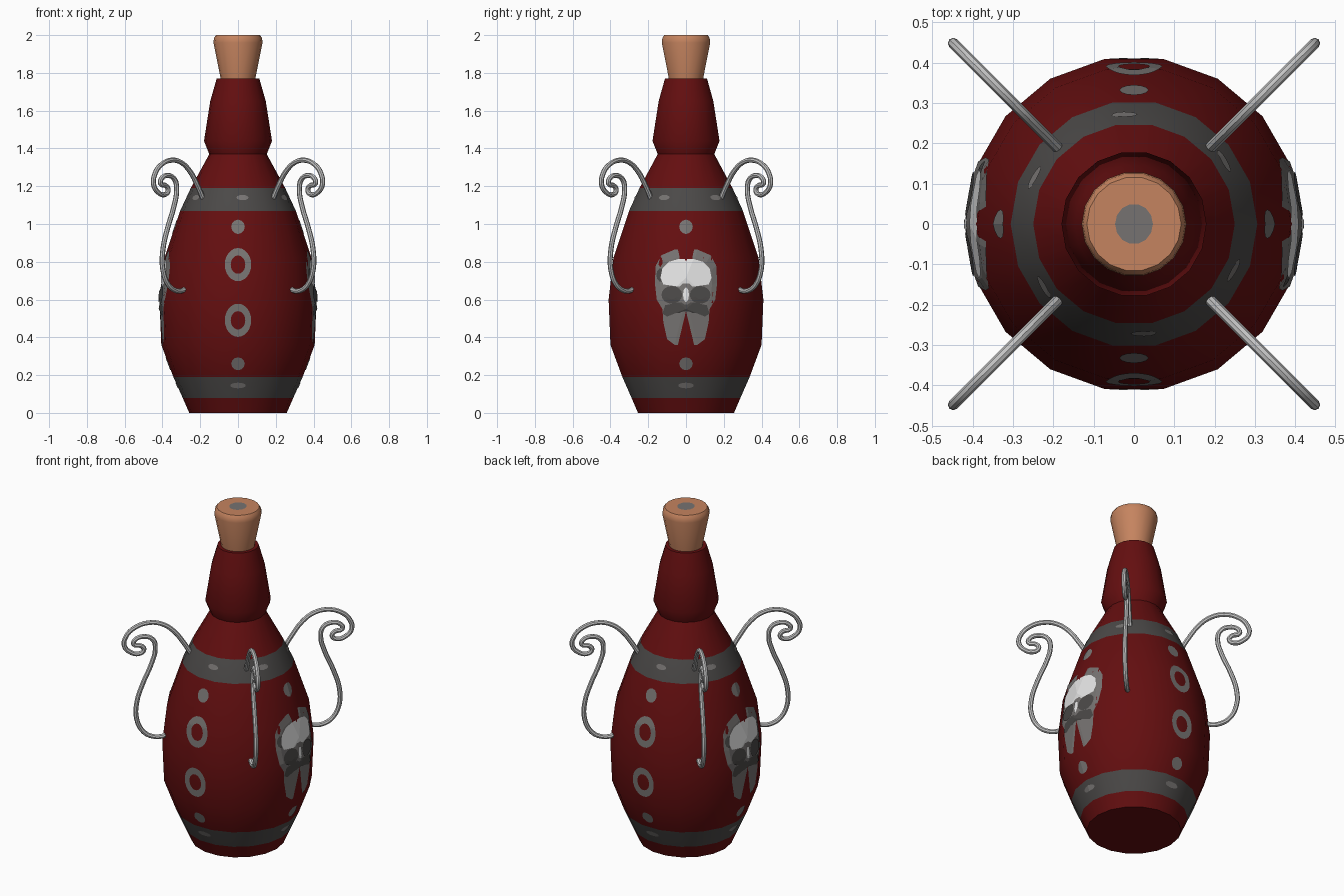
import bpy, bmesh, math
from mathutils import Vector
from mathutils.bvhtree import BVHTree

if "Cube" in bpy.data.objects:
    bpy.data.objects.remove(bpy.data.objects["Cube"])

SIDES = 18


def material(name, rgb):
    m = bpy.data.materials.new(name)
    m.diffuse_color = (*rgb, 1)
    m.use_nodes = True
    m.node_tree.nodes["Principled BSDF"].inputs["Base Color"].default_value = m.diffuse_color
    return m


RED = material("dark red glass", (0.127, 0.0045, 0.005))
BAND = material("dark grey", (0.07, 0.066, 0.064))
CORK = material("cork", (0.56, 0.23, 0.115))
MID = material("mid grey", (0.18, 0.17, 0.165))
PALE = material("pale bone", (0.78, 0.78, 0.78))
STEEL = material("light steel", (0.55, 0.55, 0.55))


def add_object(name, bm, mats, angle=None):
    me = bpy.data.meshes.new(name)
    bm.to_mesh(me)
    bm.free()
    ob = bpy.data.objects.new(name, me)
    bpy.context.collection.objects.link(ob)
    for m in mats:
        me.materials.append(m)
    if angle:
        bpy.ops.object.select_all(action='DESELECT')
        ob.select_set(True)
        bpy.context.view_layer.objects.active = ob
        bpy.ops.object.shade_smooth_by_angle(angle=math.radians(angle))
    return ob


def revolve(profile):
    bm = bmesh.new()
    rings = [[bm.verts.new((r * math.cos(i * math.tau / SIDES), r * math.sin(i * math.tau / SIDES), z))
              for i in range(SIDES)] for r, z in profile]
    for a, b in zip(rings, rings[1:]):
        for i in range(SIDES):
            j = (i + 1) % SIDES
            bm.faces.new((a[i], a[j], b[j], b[i]))
    bm.faces.new(rings[0][::-1])
    bm.faces.new(rings[-1])
    return bm


# bottle, with two grey bands chosen by height
bm = revolve([(0.258, 0), (0.293, 0.08), (0.342, 0.19), (0.406, 0.36), (0.416, 0.60),
              (0.39, 0.82), (0.306, 1.07), (0.25, 1.19), (0.152, 1.37), (0.18, 1.44),
              (0.147, 1.65), (0.113, 1.77)])
for f in bm.faces:
    z = f.calc_center_median().z
    if 0.08 < z < 0.19 or 1.07 < z < 1.19:
        f.material_index = 1
bm.normal_update()
surface = BVHTree.FromBMesh(bm)
add_object("bottle", bm, [RED, BAND], 32)

# cork stopper with a grey spot on top
add_object("cork", revolve([(0.088, 1.72), (0.094, 1.78), (0.13, 1.96), (0.127, 1.985), (0.117, 2.0)]),
           [CORK], 32)


def ellipse(rx, rz, n=24):
    return [(rx * math.cos(i * math.tau / n), rz * math.sin(i * math.tau / n)) for i in range(n)]


bm = bmesh.new()
bm.faces.new([bm.verts.new((x, y, 2.002)) for x, y in ellipse(0.047, 0.05, 14)])
add_object("cork_spot", bm, [MID])


# painted plate laid on the bottle surface; hole is the inner scale of the outline
def plate(name, azimuth, cx, cz, outline, mat, lift=0.003, hole=0.0):
    a = math.radians(azimuth)
    out, side = Vector((math.sin(a), -math.cos(a), 0)), Vector((math.cos(a), math.sin(a), 0))
    bm = bmesh.new()

    def put(u, v):
        p = side * (cx + u) + Vector((0, 0, cz + v))
        hit = surface.ray_cast(p + out, -out)[0]
        return bm.verts.new(hit + out * lift)

    steps = 6 if max(abs(v) for u, v in outline) > 0.06 else 2
    rings = []
    for k in range(steps + 1):
        s = hole + (1 - hole) * k / steps
        if s == 0:
            rings.append([put(0, 0)])
        else:
            rings.append([put(u * s, v * s) for u, v in outline])
    n = len(outline)
    for p, q in zip(rings, rings[1:]):
        for i in range(n):
            j = (i + 1) % n
            if len(p) == 1:
                bm.faces.new((p[0], q[i], q[j]))
            else:
                bm.faces.new((p[i], q[i], q[j], p[j]))
    add_object(name, bm, [mat])


def mirrored(half):
    return half + [(-x, z) for x, z in reversed(half)]


# studs and rings on the four sides, studs on the upper band
for az in (0, 90, 180, 270):
    plate("upper_stud", az, 0, 0.985, ellipse(0.036, 0.038, 12), MID)
    plate("lower_stud", az, 0, 0.26, ellipse(0.036, 0.034, 12), MID)
    plate("lower_band_stud", az, 0, 0.145, ellipse(0.042, 0.015, 12), MID)
for az in range(5, 365, 60):
    plate("upper_band_stud", az, 0, 1.14, ellipse(0.032, 0.014, 12), MID)
for az in (0, 180):
    for z in (0.785, 0.49):
        plate("oval_ring", az, 0, z, ellipse(0.07, 0.088), MID, hole=0.55)

# skull emblem on both sides
head = mirrored([(0.06, -0.25), (0.1, -0.22), (0.12, -0.13), (0.125, -0.06), (0.155, -0.01),
                 (0.165, 0.08), (0.16, 0.17), (0.13, 0.225), (0.06, 0.255)])
crown = mirrored([(0.05, -0.045), (0.12, -0.035), (0.135, 0.0), (0.125, 0.05), (0.09, 0.085), (0.04, 0.1)])
grin = mirrored([(0.05, -0.02), (0.10, -0.04), (0.125, -0.025), (0.11, 0.02), (0.04, 0.035)])
for az in (90, 270):
    plate("skull_head", az, 0, 0.61, head, MID, 0.003)
    plate("skull_crown", az, 0, 0.715, crown, PALE, 0.006)
    plate("skull_grin", az, 0, 0.55, grin, BAND, 0.006)
    plate("skull_nose", az, 0, 0.625, ellipse(0.016, 0.04, 8), PALE, 0.007)
    plate("skull_temple", az, -0.135, 0.73, ellipse(0.022, 0.035, 10), BAND, 0.0055)
    for s in (-1, 1):
        plate("skull_eye", az, 0.075 * s, 0.625, ellipse(0.055, 0.047, 16), BAND, 0.008)

# four scrolled wire handles on the diagonals (distance along x, height)
path = [(0.185, 1.135), (0.215, 1.205), (0.255, 1.28), (0.30, 1.325), (0.35, 1.338), (0.405, 1.315),
        (0.44, 1.265), (0.447, 1.21), (0.425, 1.17), (0.39, 1.155), (0.37, 1.175), (0.378, 1.20),
        (0.41, 1.215), (0.405, 1.24), (0.37, 1.257), (0.335, 1.235), (0.325, 1.18), (0.34, 1.09),
        (0.375, 0.97), (0.398, 0.86), (0.398, 0.76), (0.37, 0.68), (0.335, 0.65), (0.30, 0.646),
        (0.285, 0.653)]
for sx in (-1, 1):
    for sy in (-1, 1):
        cu = bpy.data.curves.new("handle_path", 'CURVE')
        cu.dimensions = '3D'
        cu.bevel_depth = 0.0135
        cu.bevel_resolution = 2
        cu.resolution_u = 4
        cu.use_fill_caps = True
        sp = cu.splines.new('BEZIER')
        sp.bezier_points.add(len(path) - 1)
        for bp, (d, z) in zip(sp.bezier_points, path):
            bp.co = (sx * d, sy * d, z)
            bp.handle_left_type = bp.handle_right_type = 'AUTO'
        cu.materials.append(STEEL)
        ob = bpy.data.objects.new("wire_handle", cu)
        bpy.context.collection.objects.link(ob)
        bpy.ops.object.select_all(action='DESELECT')
        ob.select_set(True)
        bpy.context.view_layer.objects.active = ob
        bpy.ops.object.convert(target='MESH')
        bpy.ops.object.shade_smooth_by_angle(angle=math.radians(40))
